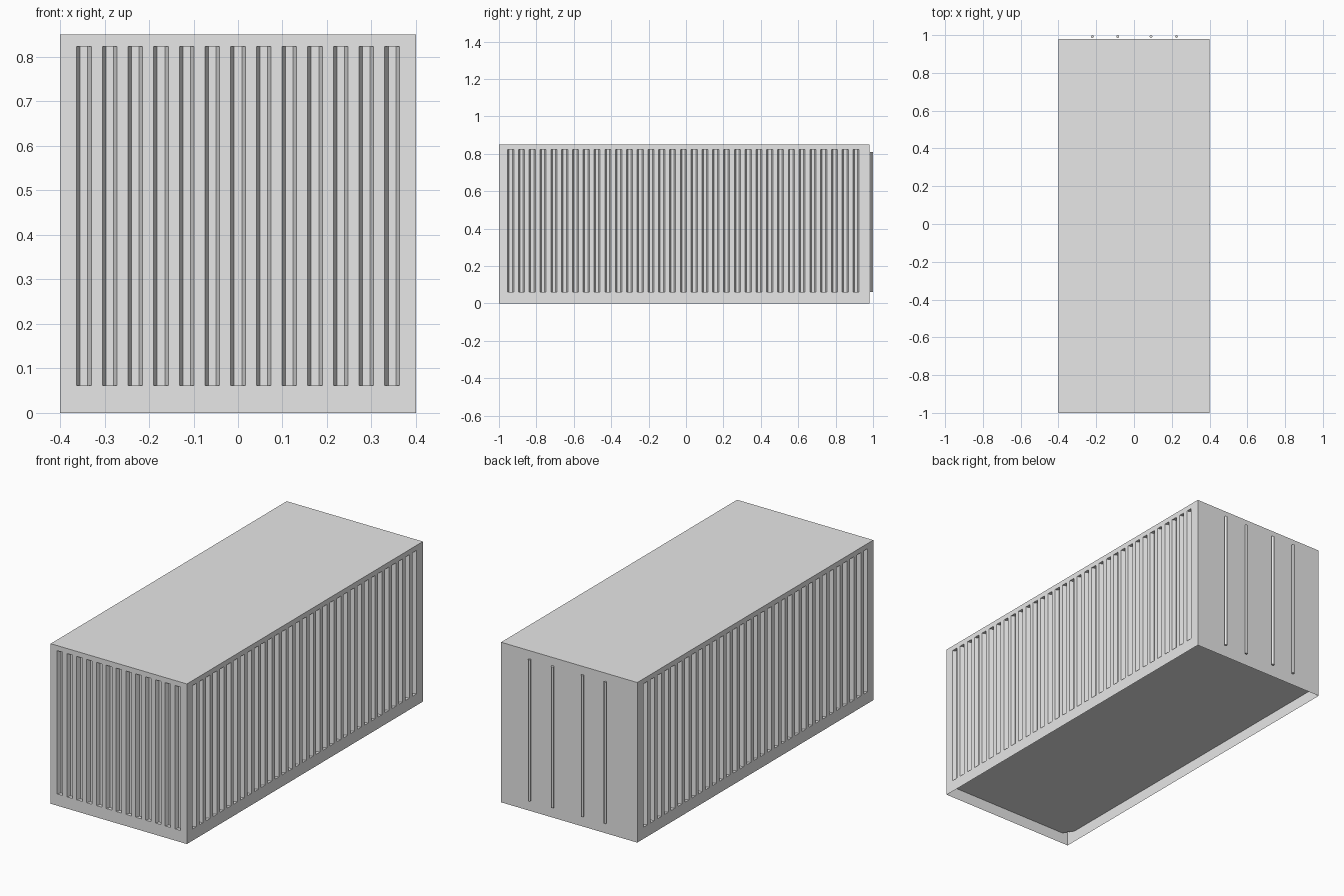
import bpy
import bmesh
from mathutils import Vector

if "Cube" in bpy.data.objects:
    bpy.data.objects.remove(bpy.data.objects["Cube"], do_unlink=True)

HALF_W, FRONT, BACK, HEIGHT = 0.4, -1.0, 0.98, 0.85
GROOVE_LOW, GROOVE_TOP = 0.062, 0.823
OUTER, INNER, DEPTH = 0.0165, 0.0085, 0.02   # groove half widths and depth
PITCH = 0.0577
FLOOR_Z = 0.06

steel = bpy.data.materials.new("grey steel")
steel.use_nodes = True
grey = (0.8, 0.8, 0.8, 1)
steel.diffuse_color = grey
steel.node_tree.nodes["Principled BSDF"].inputs["Base Color"].default_value = grey


def finish(name, bm):
    """Weld the mesh and turn it into an object."""
    bmesh.ops.remove_doubles(bm, verts=bm.verts, dist=0.0001)
    mesh = bpy.data.meshes.new(name)
    bm.to_mesh(mesh)
    bm.free()
    mesh.materials.append(steel)
    obj = bpy.data.objects.new(name, mesh)
    bpy.context.collection.objects.link(obj)
    return obj


def add_face(bm, points):
    return bm.faces.new([bm.verts.new(p) for p in points])


def wall(name, start, end, centres):
    """Upright sheet from start to end with pressed-in grooves."""
    bm = bmesh.new()
    start, end = Vector(start), Vector(end)
    length = (end - start).length
    along = (end - start).normalized()
    up = Vector((0, 0, 1))
    inward = up.cross(along)

    def at(u, z, d=0):
        return start + along * u + up * z + inward * d

    def panel(u0, u1, z0, z1, d0=0, d1=0):
        add_face(bm, [at(u0, z0, d0), at(u1, z0, d1), at(u1, z1, d1), at(u0, z1, d0)])

    panel(0, length, 0, GROOVE_LOW)
    panel(0, length, GROOVE_TOP, HEIGHT)
    edge = 0
    for c in centres:
        a, b, e, f = c - OUTER, c - INNER, c + INNER, c + OUTER
        panel(edge, a, GROOVE_LOW, GROOVE_TOP)
        panel(a, b, GROOVE_LOW, GROOVE_TOP, 0, DEPTH)
        panel(b, e, GROOVE_LOW, GROOVE_TOP, DEPTH, DEPTH)
        panel(e, f, GROOVE_LOW, GROOVE_TOP, DEPTH, 0)
        # closed ends of the groove
        for z, flip in ((GROOVE_LOW, 1), (GROOVE_TOP, -1)):
            cap = [at(a, z), at(f, z), at(e, z, DEPTH), at(b, z, DEPTH)]
            add_face(bm, cap[::flip])
        edge = f
    panel(edge, length, GROOVE_LOW, GROOVE_TOP)
    return finish(name, bm)


def sheet(name, points, z, flip=1):
    bm = bmesh.new()
    add_face(bm, [(x, y, z) for x, y in points][::flip])
    return finish(name, bm)


# Walls
side = [0.063 + PITCH * i for i in range(33)]
front = [HALF_W + PITCH * (i - 6) for i in range(13)]
length = BACK - FRONT
wall("front_wall", (-HALF_W, FRONT, 0), (HALF_W, FRONT, 0), front)
wall("right_side_wall", (-HALF_W, BACK, 0), (-HALF_W, FRONT, 0),
     [length - u for u in reversed(side)])
wall("left_side_wall", (HALF_W, FRONT, 0), (HALF_W, BACK, 0), side)
wall("back_wall", (HALF_W, BACK, 0), (-HALF_W, BACK, 0), [])

# Roof
sheet("roof", [(-HALF_W, FRONT), (HALF_W, FRONT), (HALF_W, BACK), (-HALF_W, BACK)], HEIGHT)

# Raised floor with clipped corners
cx, cy = 0.035, 0.055
sheet("floor", [(-HALF_W + cx, FRONT), (HALF_W - cx, FRONT),
                (HALF_W, FRONT + cy), (HALF_W, BACK - cy),
                (HALF_W - cx, BACK), (-HALF_W + cx, BACK),
                (-HALF_W, BACK - cy), (-HALF_W, FRONT + cy)], FLOOR_Z, -1)

# Upright locking rods on the back doors
for i, x in enumerate((-0.22, -0.086, 0.09, 0.225)):
    bm = bmesh.new()
    bmesh.ops.create_cone(bm, cap_ends=True, segments=12, radius1=0.0075,
                          radius2=0.0075, depth=0.75)
    rod = finish(f"door_rod_{i + 1}", bm)
    rod.location = (x, 0.9925, 0.435)
    bpy.context.view_layer.objects.active = rod
    rod.select_set(True)
    bpy.ops.object.shade_smooth_by_angle()
    rod.select_set(False)
